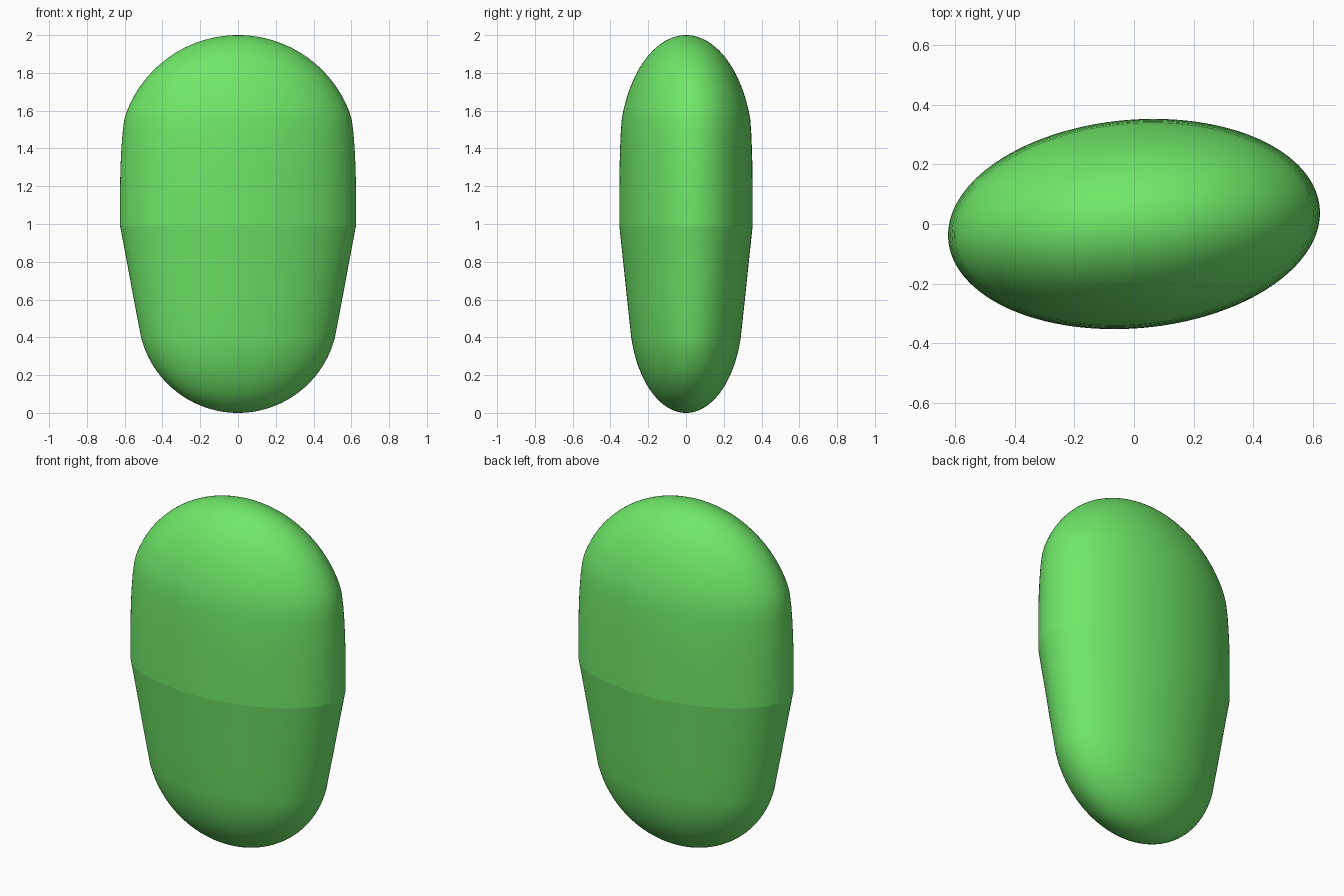
import bpy, bmesh, math
from mathutils import Matrix

if "Cube" in bpy.data.objects:
    bpy.data.objects.remove(bpy.data.objects["Cube"])

SEGMENTS = 128
WIDTH, DEPTH = 0.626, 0.350      # half sizes of the oval section
TWIST = math.radians(5)          # oval is turned slightly about z
BOTTOM_R, TOP_R = 0.531, 0.633   # end cap radii
STEPS = 24


def cap(radius, height, base, sign):
    """Arc from the pole to the given height along the axis, as (radius, z)."""
    end = math.acos(1 - height / radius)
    return [(radius * math.sin(end * i / STEPS),
             base + sign * radius * (1 - math.cos(end * i / STEPS)))
            for i in range(1, STEPS + 1)]


# Side profile: round bottom, flared lower wall, upright upper wall, domed top
profile = cap(BOTTOM_R, 0.40, 0.0, 1)
profile += [(0.553, 0.6), (0.590, 0.8), (WIDTH, 0.99)]
crease = len(profile) - 1
profile += [(0.626, 1.2), (0.624, 1.3), (0.619, 1.4), (0.613, 1.48), (0.604, 1.55)]
profile += cap(TOP_R, 0.41, 2.0, -1)[::-1]

# Oval rings skinned from pole to pole
bm = bmesh.new()
turn = Matrix.Rotation(TWIST, 3, 'Z')
rings = []
for r, z in profile:
    ring = []
    for i in range(SEGMENTS):
        a = math.tau * i / SEGMENTS
        v = bm.verts.new((r * math.cos(a), r * DEPTH / WIDTH * math.sin(a), z))
        v.co = turn @ v.co
        ring.append(v)
    rings.append(ring)
bottom, top = bm.verts.new((0, 0, 0)), bm.verts.new((0, 0, 2))
for i in range(SEGMENTS):
    j = (i + 1) % SEGMENTS
    bm.faces.new((bottom, rings[0][j], rings[0][i]))
    bm.faces.new((top, rings[-1][i], rings[-1][j]))
    for lo, hi in zip(rings, rings[1:]):
        bm.faces.new((lo[i], lo[j], hi[j], hi[i]))
    # Crisp line around the widest part
    bm.edges.get((rings[crease][i], rings[crease][j])).smooth = False
for f in bm.faces:
    f.smooth = True

mesh = bpy.data.meshes.new("oval_body")
bm.to_mesh(mesh)
bm.free()
body = bpy.data.objects.new("oval_body", mesh)
bpy.context.collection.objects.link(body)

# Green surface
green = bpy.data.materials.new("green")
green.diffuse_color = (0.16, 0.80, 0.14, 1)
green.use_nodes = True
green.node_tree.nodes["Principled BSDF"].inputs["Base Color"].default_value = green.diffuse_color
mesh.materials.append(green)
